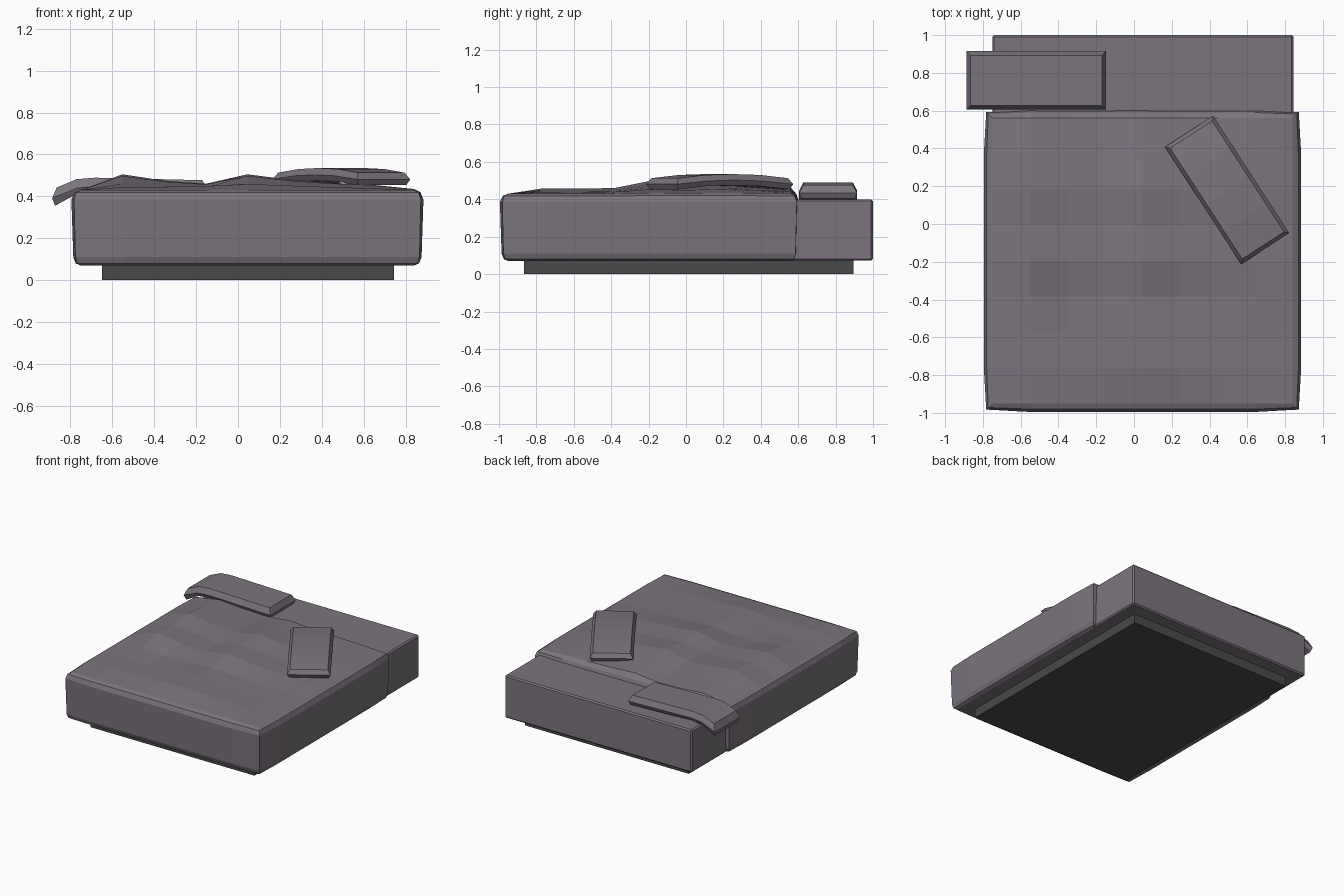
import bpy, bmesh, math
from mathutils import Matrix

if "Cube" in bpy.data.objects:
    bpy.data.objects.remove(bpy.data.objects["Cube"], do_unlink=True)


def material(name, rgb):
    m = bpy.data.materials.new(name)
    m.use_nodes = True
    m.diffuse_color = (*rgb, 1)
    m.node_tree.nodes["Principled BSDF"].inputs["Base Color"].default_value = (*rgb, 1)
    return m


fabric = material("mauve grey fabric", (0.2, 0.175, 0.205))
plinth = material("dark grey plinth", (0.068, 0.068, 0.07))


def finish(bm, name, mat):
    bmesh.ops.recalc_face_normals(bm, faces=bm.faces)
    mesh = bpy.data.meshes.new(name)
    bm.to_mesh(mesh)
    bm.free()
    mesh.materials.append(mat)
    ob = bpy.data.objects.new(name, mesh)
    bpy.context.collection.objects.link(ob)
    return ob


def box(name, x, y, z, mat, bevel=0):
    bm = bmesh.new()
    bmesh.ops.create_cube(bm, size=1)
    for v in bm.verts:
        v.co = [lo + (c + 0.5) * (hi - lo) for c, (lo, hi) in zip(v.co, (x, y, z))]
    if bevel:
        bmesh.ops.bevel(bm, geom=bm.edges[:], offset=bevel, segments=1, affect='EDGES')
    return finish(bm, name, mat)


def pad(name, xs, ys, rings, height, corner=1.0):
    """Closed cushion: top grid, outline rings (out, z, follow), bottom grid."""
    bm = bmesh.new()
    nx, ny = len(xs) - 1, len(ys) - 1
    rim = ([(i, 0) for i in range(nx)] + [(nx, j) for j in range(ny)]
           + [(i, ny) for i in range(nx, 0, -1)] + [(0, j) for j in range(ny, 0, -1)])

    def vert(i, j, ring):
        out, z, follow = ring
        sx, sy = (i == nx) - (i == 0), (j == ny) - (j == 0)
        k = out * (corner if sx and sy else 1)
        return bm.verts.new((xs[i] + sx * k, ys[j] + sy * k, z + follow * height(i, j)))

    loops = []
    for n, ring in enumerate(rings):
        if n in (0, len(rings) - 1):
            g = {(i, j): vert(i, j, ring) for i in range(nx + 1) for j in range(ny + 1)}
            for i in range(nx):
                for j in range(ny):
                    bm.faces.new((g[i, j], g[i + 1, j], g[i + 1, j + 1], g[i, j + 1]))
            loops.append([g[r] for r in rim])
        else:
            loops.append([vert(*r, ring) for r in rim])
    for a, b in zip(loops, loops[1:]):
        for k in range(len(rim)):
            bm.faces.new((a[k - 1], a[k], b[k], b[k - 1]))
    return finish(bm, name, fabric)


def spread(lo, hi, n):
    return [lo + (hi - lo) * i / n for i in range(n + 1)]


# Plinth and mattress
box("bed_base", (-0.65, 0.745), (-0.865, 0.895), (0, 0.075), plinth)
box("mattress", (-0.75, 0.845), (-0.95, 1.0), (0.072, 0.4), fabric, 0.01)

# Rumpled duvet: ridges across the width, fading towards the foot
ridge = (0, 0.075, 0.045, 0.03, 0.075, 0.05, 0.035, 0.025, 0.005)
fade = (0, 0.12, 0.1, 0.4, 0.9, 0.75, 1.0, 0.7, 0.45)


def rumple(i, j):
    foot_fold = 0.02 * max(0, 1 - abs(i - 4) / 4) if j in (1, 2) else 0
    return ridge[i] * fade[j] + foot_fold


pad("duvet", spread(-0.75, 0.84, 8), spread(-0.95, 0.56, 8),
    [(0, 0.43, 1), (0.03, 0.418, 0.3), (0.045, 0.385, 0), (0.036, 0.11, 0),
     (0.024, 0.08, 0), (0, 0.07, 0)], rumple, 0.72)

# Pillow slumping over the mattress side
slump = (-0.045, -0.005, 0.002, -0.004, -0.01)
pad("side_pillow", (-0.865, -0.77, -0.68, -0.42, -0.17), (0.627, 0.893),
    [(0, 0.487, 1), (0.022, 0.445, 1.2), (0.008, 0.418, 1.4)],
    lambda i, j: slump[i])

# Pillow thrown across the duvet
arch = (-0.022, -0.005, 0, -0.005, -0.022)
thrown = pad("thrown_pillow", spread(-0.35, 0.35, 4), (-0.132, 0.132),
             [(0, 0.535, 1), (0.02, 0.503, 1), (0.006, 0.475, 1)],
             lambda i, j: arch[i])
thrown.data.transform(Matrix.Translation((0.493, 0.18, 0)) @ Matrix.Rotation(math.radians(-57), 4, 'Z'))
